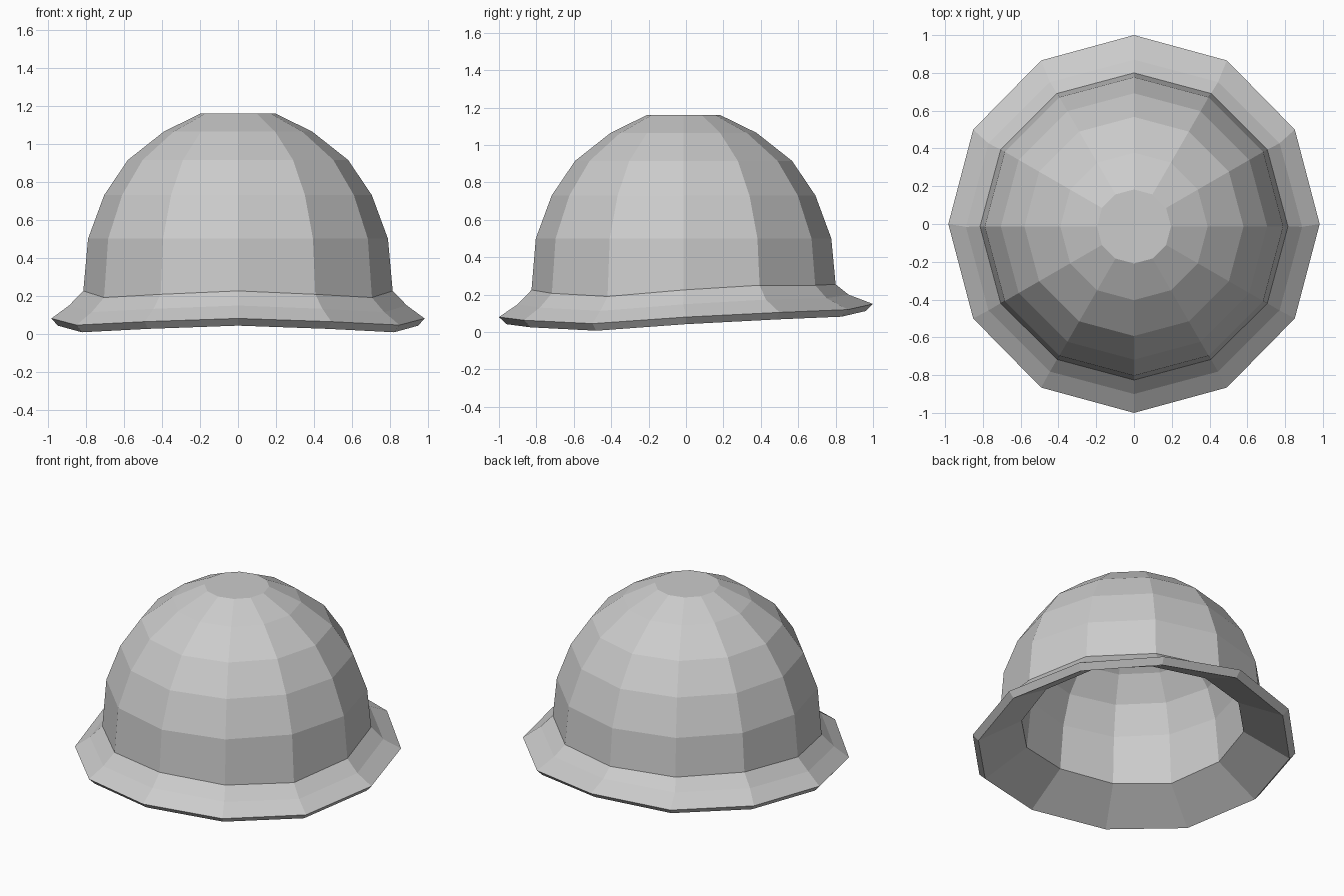
import bpy, bmesh
from math import sin, cos, radians

if "Cube" in bpy.data.objects:
    bpy.data.objects.remove(bpy.data.objects["Cube"])

SIDES = 12
# Heights from front (-90 deg) to back (+90 deg) in 30 degree steps
EDGE_Z = [0.08, 0.063, 0.045, 0.08, 0.105, 0.12, 0.15]
BASE_Z = [0.225, 0.207, 0.19, 0.225, 0.25, 0.25, 0.255]


def ring(bm, rx, ry, shift, height):
    """Twelve-sided ring starting at the front; height(k) with k = 0 front, 6 back."""
    verts = []
    for i in range(SIDES):
        a = radians(-90 + 30 * i)
        k = i if i <= 6 else SIDES - i
        verts.append(bm.verts.new((rx * cos(a), ry * sin(a) + shift, height(k))))
    return verts


def edge_to_base(t, offset=0.0):
    return lambda k: EDGE_Z[k] * (1 - t) + BASE_Z[k] * t + offset


def level(z):
    return lambda k: z


bm = bmesh.new()
rings = []

# Inner dome, top downwards
for r, z in [(0.16, 1.04), (0.32, 0.965), (0.48, 0.84), (0.59, 0.69), (0.65, 0.5)]:
    rings.append(ring(bm, r, r, -0.013, level(z)))
rings.append(ring(bm, 0.68, 0.68, -0.013, edge_to_base(1, -0.015)))

# Brim: underside lip, outer edge, bend, foot of the dome
rings.append(ring(bm, 0.95, 0.96, 0.0, edge_to_base(0, -0.038)))
rings.append(ring(bm, 0.983, 1.0, 0.0, edge_to_base(0)))
rings.append(ring(bm, 0.89, 0.885, -0.015, edge_to_base(0.47)))
rings.append(ring(bm, 0.815, 0.813, -0.013, edge_to_base(1)))

# Outer dome, bottom upwards
for r, z in [(0.79, 0.5), (0.705, 0.73), (0.58, 0.915), (0.39, 1.065), (0.196, 1.16)]:
    rings.append(ring(bm, r, r, -0.013, level(z)))

# Skin between rings, then flat caps
for a, b in zip(rings, rings[1:]):
    for i in range(SIDES):
        j = (i + 1) % SIDES
        bm.faces.new((a[i], a[j], b[j], b[i]))
bm.faces.new(rings[0])
bm.faces.new(rings[-1])
bmesh.ops.recalc_face_normals(bm, faces=bm.faces)

mesh = bpy.data.meshes.new("helmet_shell")
bm.to_mesh(mesh)
bm.free()
bpy.context.collection.objects.link(bpy.data.objects.new("helmet_shell", mesh))
